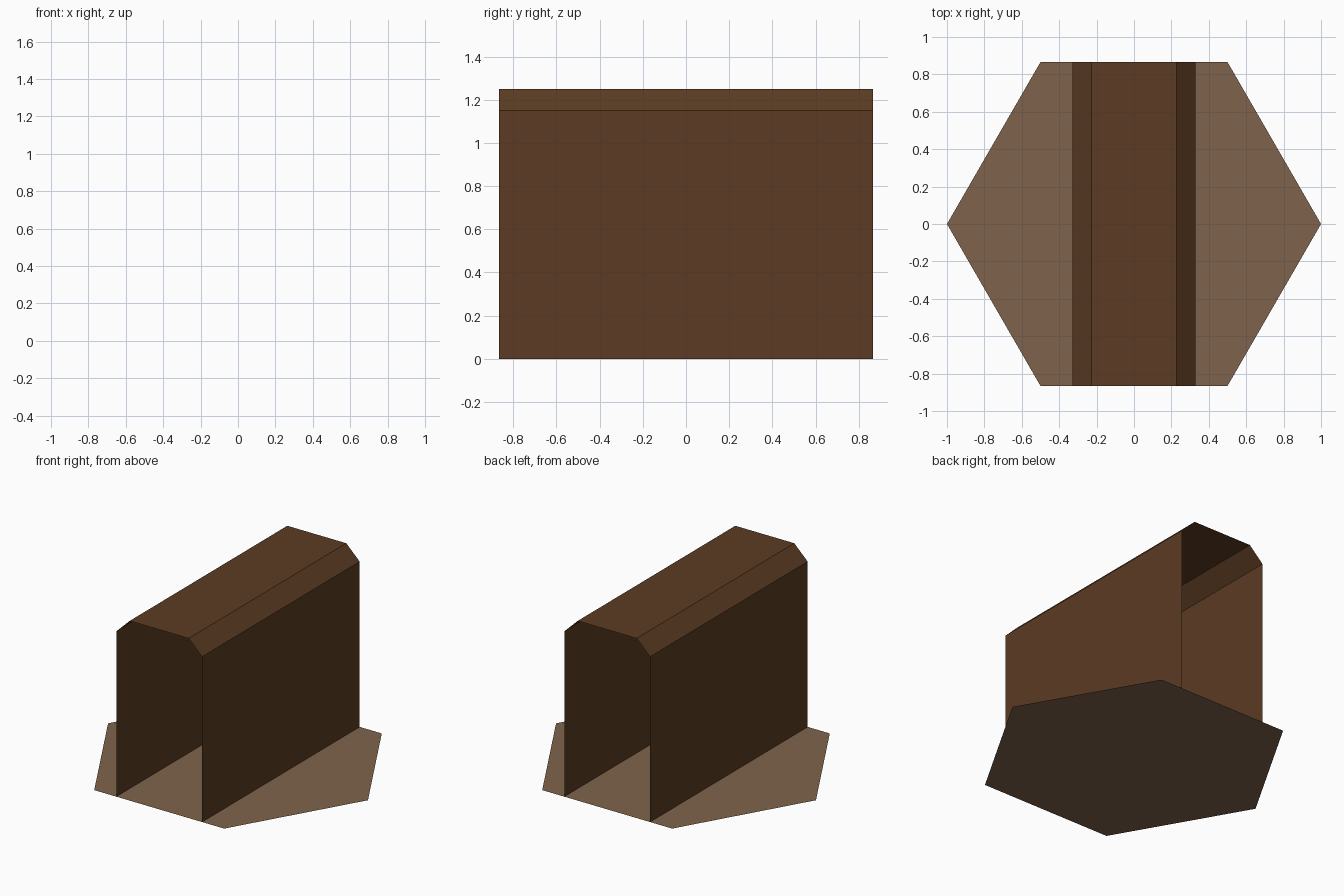
import bpy, math

if "Cube" in bpy.data.objects:
    bpy.data.objects.remove(bpy.data.objects["Cube"])


def material(name, rgb):
    m = bpy.data.materials.new(name)
    m.diffuse_color = (*rgb, 1)
    m.use_nodes = True
    m.node_tree.nodes["Principled BSDF"].inputs["Base Color"].default_value = m.diffuse_color
    return m


def sheet(name, verts, faces, mat):
    me = bpy.data.meshes.new(name)
    me.from_pydata(verts, [], faces)
    me.materials.append(mat)
    ob = bpy.data.objects.new(name, me)
    bpy.context.collection.objects.link(ob)
    return ob


dark_brown = material("dark brown", (0.107, 0.045, 0.017))
light_brown = material("light brown", (0.212, 0.125, 0.072))
half_length = math.sqrt(3) / 2

# Hexagonal floor, a single flat sheet facing up
hexagon = [(math.cos(math.radians(60 * i)), math.sin(math.radians(60 * i)), 0)
           for i in range(6)]
sheet("hexagon_floor", hexagon, [range(6)], light_brown)

# Open-ended passage shell with bevelled top corners, zero thickness
half = [(0.33, 0), (0.33, 1.15), (0.227, 1.25)]
profile = half + [(-x, z) for x, z in reversed(half)]
verts = [(x, y, z) for x, z in profile for y in (-half_length, half_length)]
faces = [(2 * i, 2 * i + 1, 2 * i + 3, 2 * i + 2) for i in range(len(profile) - 1)]
sheet("passage_shell", verts, faces, dark_brown)
